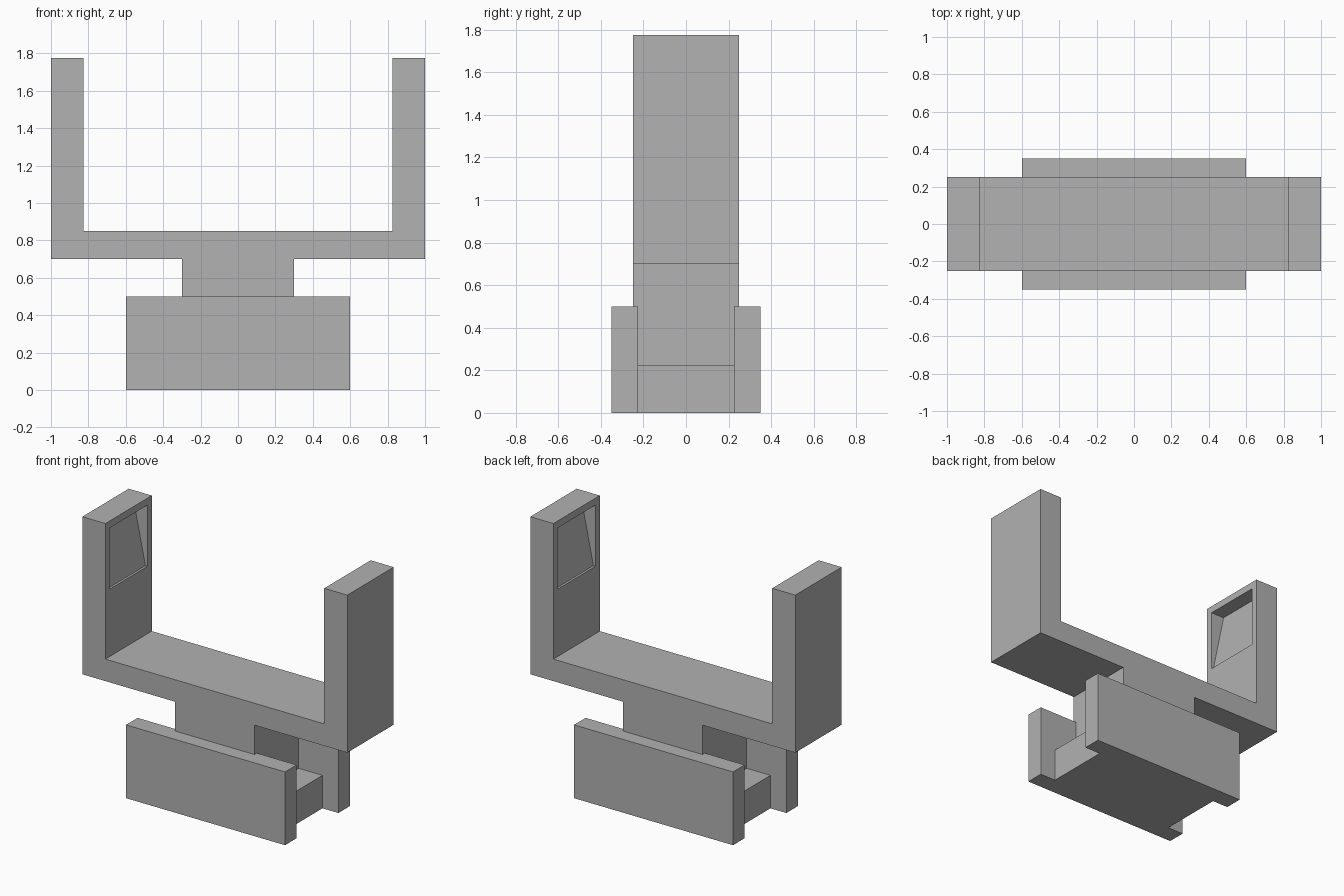
import bpy
import bmesh
from mathutils import Vector

cube = bpy.data.objects.get("Cube")
if cube:
    bpy.data.objects.remove(cube, do_unlink=True)

grey = bpy.data.materials.new("plain_grey")
grey.use_nodes = True
COLOUR = (0.445, 0.445, 0.445, 1)
grey.diffuse_color = COLOUR
grey.node_tree.nodes["Principled BSDF"].inputs["Base Color"].default_value = COLOUR


def extrude_xz(name, profile, y0, y1):
    """Extrude an x-z outline along y into a solid object."""
    bm = bmesh.new()
    face = bm.faces.new([bm.verts.new((x, y0, z)) for x, z in profile])
    result = bmesh.ops.extrude_face_region(bm, geom=[face])
    verts = [v for v in result["geom"] if isinstance(v, bmesh.types.BMVert)]
    bmesh.ops.translate(bm, verts=verts, vec=Vector((0, y1 - y0, 0)))
    bmesh.ops.recalc_face_normals(bm, faces=bm.faces)
    mesh = bpy.data.meshes.new(name)
    bm.to_mesh(mesh)
    bm.free()
    mesh.materials.append(grey)
    obj = bpy.data.objects.new(name, mesh)
    bpy.context.collection.objects.link(obj)
    return obj


def box(name, half_x, y0, y1, z0, z1):
    outline = [(-half_x, z0), (half_x, z0), (half_x, z1), (-half_x, z1)]
    return extrude_xz(name, outline, y0, y1)


# Yoke: crossbar, two uprights and neck as one mirrored outline
INNER = 0.826
half = [(0.3, 0.5), (0.3, 0.7), (1, 0.7), (1, 1.775), (INNER, 1.775), (INNER, 0.85)]
outline = half + [(-x, z) for x, z in reversed(half)]
yoke = extrude_xz("yoke", outline, -0.25, 0.25)

# Sloping pockets on the inner faces of the uprights
pocket = [(INNER - 0.05, 1.31), (INNER + 0.015, 1.31),
          (INNER + 0.102, 1.727), (INNER - 0.05, 1.727)]
for side, label in ((1, "left"), (-1, "right")):
    cutter = extrude_xz(label + "_pocket_cutter",
                        [(side * x, z) for x, z in pocket], -0.203, 0.203)
    cutter.hide_render = True
    cut = yoke.modifiers.new(label + "_pocket", "BOOLEAN")
    cut.operation = "DIFFERENCE"
    cut.solver = "EXACT"
    cut.object = cutter
    bpy.context.view_layer.objects.active = yoke
    bpy.ops.object.modifier_apply(modifier=cut.name)
    bpy.data.objects.remove(cutter, do_unlink=True)

# Base: neck foot set in a channel between two plates
box("neck_foot", 0.3, -0.225, 0.225, 0.225, 0.5)
box("channel_block", 0.48, -0.225, 0.225, 0, 0.225)
box("front_plate", 0.6, -0.35, -0.225, 0, 0.5)
box("back_plate", 0.6, 0.225, 0.35, 0, 0.5)
